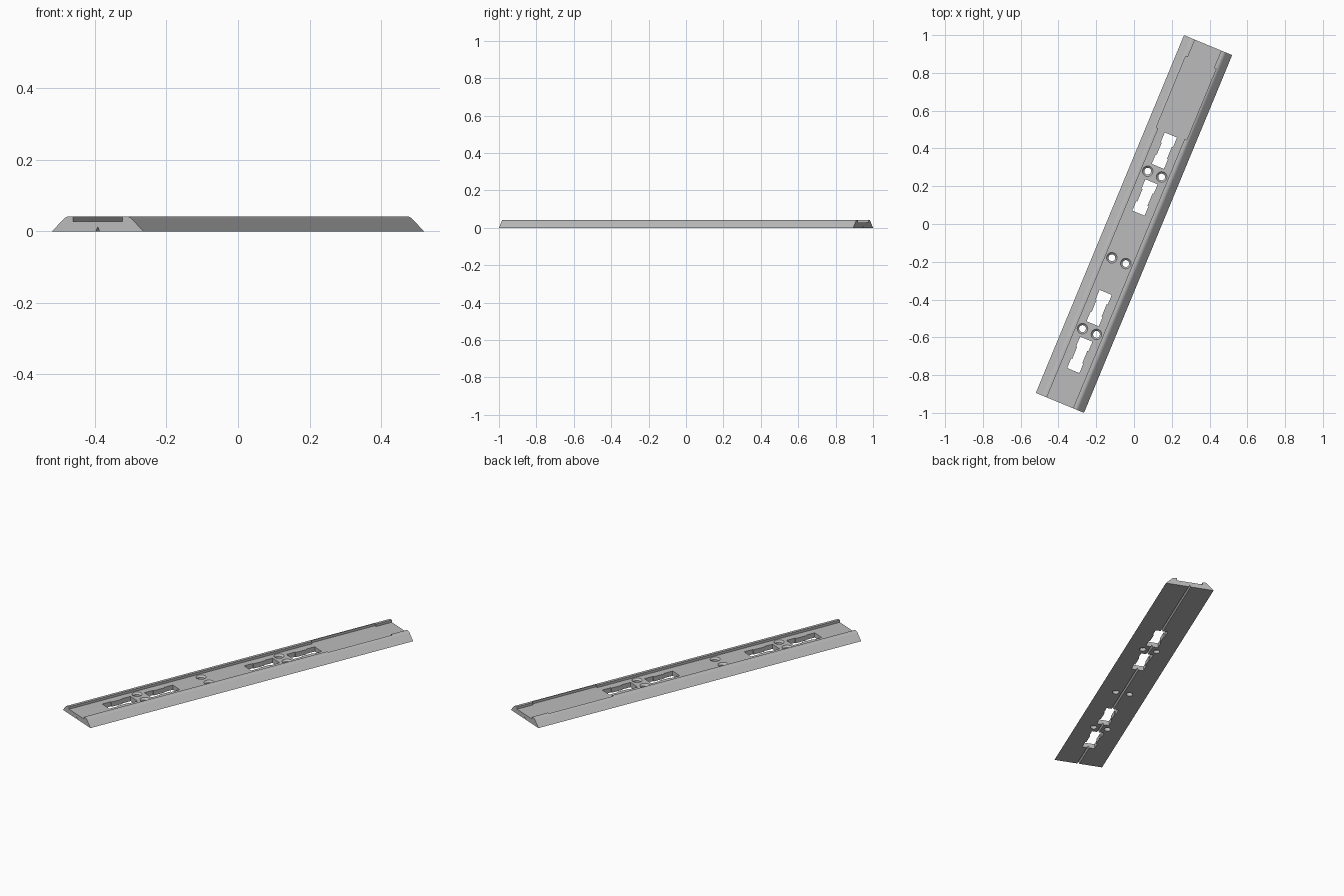
import bpy, bmesh, math

if "Cube" in bpy.data.objects:
    bpy.data.objects.remove(bpy.data.objects["Cube"])

LENGTH, HALF_W, HEIGHT, FLOOR = 2.05, 0.138, 0.042, 0.028
TILT = math.radians(-22.5)

grey = bpy.data.materials.new("light grey")
grey.diffuse_color = (0.5, 0.5, 0.5, 1)
grey.use_nodes = True
grey.node_tree.nodes["Principled BSDF"].inputs["Base Color"].default_value = grey.diffuse_color


def make_object(name, bm):
    bmesh.ops.recalc_face_normals(bm, faces=bm.faces)
    mesh = bpy.data.meshes.new(name)
    bm.to_mesh(mesh)
    bm.free()
    obj = bpy.data.objects.new(name, mesh)
    bpy.context.collection.objects.link(obj)
    return obj


def prism(name, points, move):
    """Extrude a closed 3D outline along a vector."""
    bm = bmesh.new()
    face = bm.faces.new([bm.verts.new(p) for p in points])
    new = bmesh.ops.extrude_face_region(bm, geom=[face])["geom"]
    bmesh.ops.translate(bm, vec=move, verts=[v for v in new if isinstance(v, bmesh.types.BMVert)])
    return make_object(name, bm)


def mirrored(side):
    """Close a right-hand outline with its mirror image in x."""
    return side + [(-x, y) for x, y in reversed(side)]


def screw_hole(x, y):
    """Lathe a countersunk hole cutter."""
    bm = bmesh.new()
    rings = []
    for r, z in ((0.018, -0.02), (0.018, 0.018), (0.028, FLOOR), (0.028, 0.06)):
        rings.append([bm.verts.new((x + r * math.cos(a), y + r * math.sin(a), z))
                      for a in (math.tau * i / 32 for i in range(32))])
    for low, high in zip(rings, rings[1:]):
        for i in range(32):
            j = (i + 1) % 32
            bm.faces.new((low[i], low[j], high[j], high[i]))
    bm.faces.new(rings[0])
    bm.faces.new(rings[-1])
    return make_object("screw_hole_cutter", bm)


# Rail: sloped sides, rounded top edges and a V groove below
radius = 0.025
cx, cz = HALF_W - HEIGHT - radius * math.tan(math.pi / 8), HEIGHT - radius
arc = [(cx + radius * math.sin(a), cz + radius * math.cos(a))
       for a in (math.pi / 4 * i / 6 for i in range(6, -1, -1))]
section = mirrored([(0.006, 0), (HALF_W, 0)] + arc) + [(0, 0.012)]
rail = prism("mounting_rail", [(x, -LENGTH / 2, z) for x, z in section], (0, LENGTH, 0))
rail.data.materials.append(grey)

# Long channel in the top, wider near the far end
channel = mirrored([(0.075, -1.1), (0.075, 0.517), (0.087, 0.517),
                    (0.087, 0.925), (0.075, 0.925), (0.075, 1.1)])
cutters = [prism("channel_cutter", [(x, y, FLOOR) for x, y in channel], (0, 0, 0.05))]

# Two sockets and a pair of screws in each group, plus a middle pair of screws
for y in (0.286, -0.21, -0.616):
    cutters += [screw_hole(x, y) for x in (-0.04, 0.04)]
socket = mirrored([(0.035, -0.09), (0.035, -0.035), (0.029, -0.035),
                   (0.029, 0.035), (0.035, 0.035), (0.035, 0.09)])
for group in (0.286, -0.616):
    for offset in (-0.134, 0.134):
        outline = [(x, y + group + offset, -0.02) for x, y in socket]
        cutters.append(prism("socket_cutter", outline, (0, 0, 0.1)))

for cutter in cutters:
    cut = rail.modifiers.new(cutter.name, 'BOOLEAN')
    cut.operation, cut.solver, cut.object = 'DIFFERENCE', 'EXACT', cutter

# Apply the cuts and remove the cutters
bpy.context.view_layer.update()
result = rail.evaluated_get(bpy.context.evaluated_depsgraph_get())
cut_mesh = bpy.data.meshes.new_from_object(result)
rail.modifiers.clear()
rail.data = cut_mesh
for cutter in cutters:
    bpy.data.objects.remove(cutter)

rail.rotation_euler.z = TILT
bpy.context.view_layer.objects.active = rail
rail.select_set(True)
bpy.ops.object.shade_smooth_by_angle(angle=math.radians(30))
